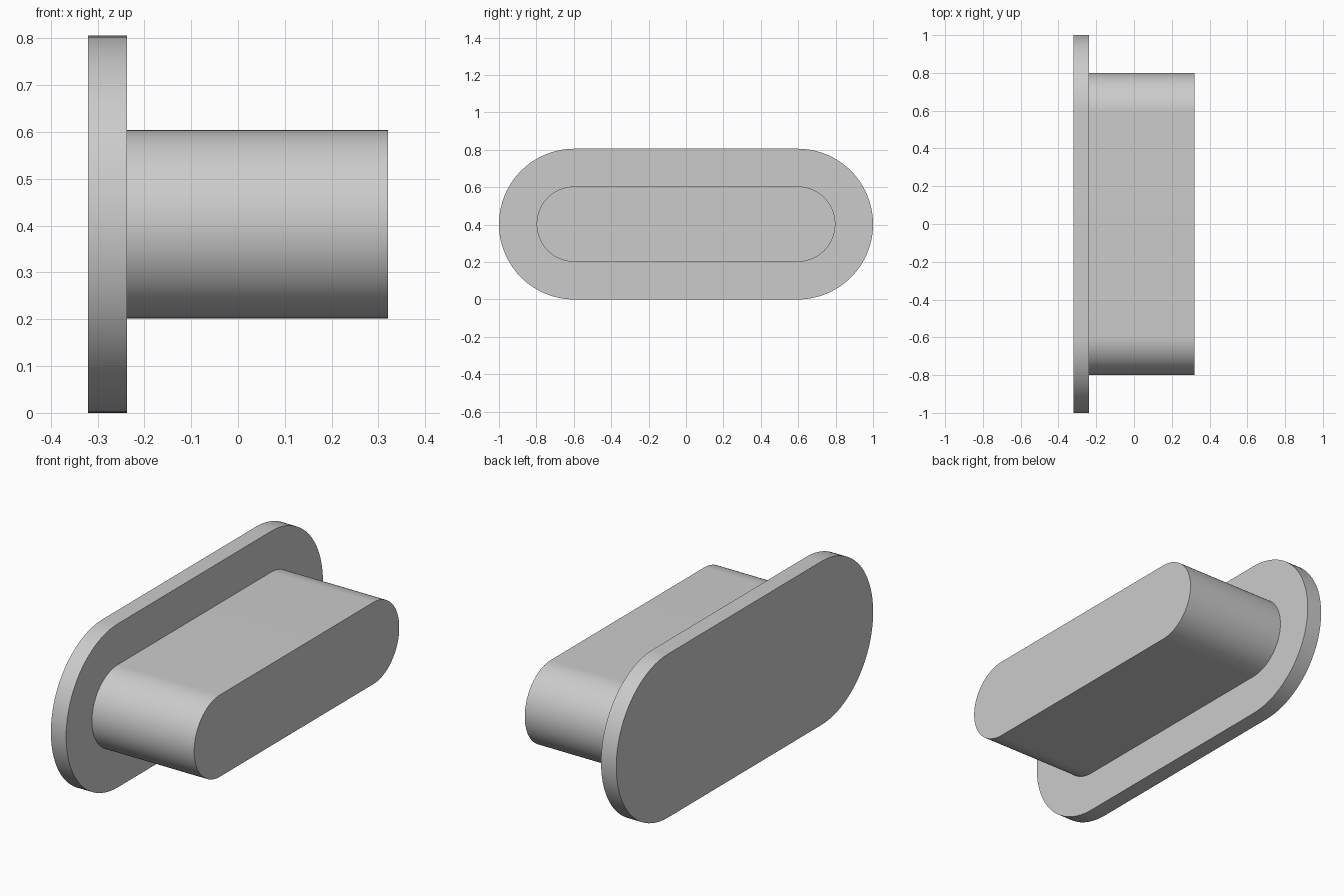
import bpy
import bmesh
from math import pi, sin, cos, radians

cube = bpy.data.objects.get("Cube")
if cube:
    bpy.data.objects.remove(cube, do_unlink=True)

# Shared grey finish
grey = bpy.data.materials.new("light_grey")
grey.use_nodes = True
colour = (0.6, 0.6, 0.6, 1.0)
grey.diffuse_color = colour
grey.node_tree.nodes["Principled BSDF"].inputs["Base Color"].default_value = colour

HALF_SPAN = 0.597   # distance from the middle to each rounded end's centre
CENTRE_Z = 0.403
ARC_STEPS = 48


def rounded_slab(name, radius, x_start, x_end):
    """Extrude a stadium outline in the YZ plane along x."""
    bm = bmesh.new()
    outline = []
    for side in (1, -1):
        for i in range(ARC_STEPS + 1):
            a = -pi / 2 + pi * i / ARC_STEPS
            y = side * (HALF_SPAN + radius * cos(a))
            z = CENTRE_Z + side * radius * sin(a)
            outline.append(bm.verts.new((x_start, y, z)))
    base = bm.faces.new(outline)
    result = bmesh.ops.extrude_face_region(bm, geom=[base])
    moved = [v for v in result["geom"] if isinstance(v, bmesh.types.BMVert)]
    bmesh.ops.translate(bm, verts=moved, vec=(x_end - x_start, 0, 0))
    bmesh.ops.recalc_face_normals(bm, faces=bm.faces)

    mesh = bpy.data.meshes.new(name)
    bm.to_mesh(mesh)
    bm.free()
    mesh.materials.append(grey)
    obj = bpy.data.objects.new(name, mesh)
    bpy.context.collection.objects.link(obj)
    bpy.ops.object.select_all(action="DESELECT")
    obj.select_set(True)
    bpy.context.view_layer.objects.active = obj
    bpy.ops.object.shade_smooth_by_angle(angle=radians(30))
    return obj


# Wide thin flange and the narrower plug standing on it
rounded_slab("flange", 0.403, -0.32, -0.237)
rounded_slab("plug", 0.2015, -0.237, 0.32)
